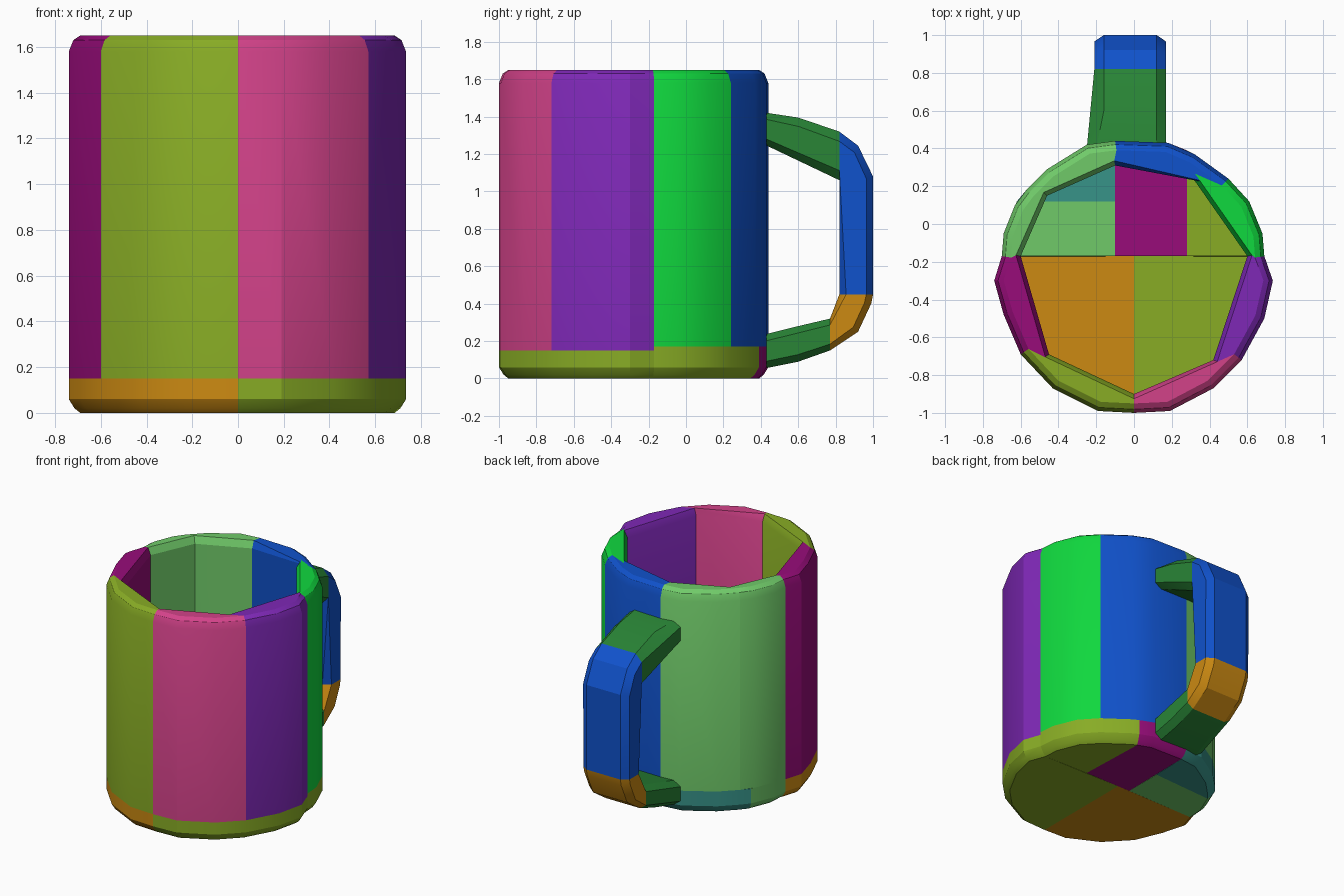
import bpy, bmesh, math
from mathutils import Vector

old = bpy.data.objects.get("Cube")
if old:
    bpy.data.objects.remove(old, do_unlink=True)

AXIS = Vector((0, -0.28))   # centre of the cup body
RIM, FLOOR_FRONT, FLOOR_BACK = 1.65, 0.15, 0.17


def material(name, code):
    def linear(c):
        return c / 12.92 if c <= 0.04045 else ((c + 0.055) / 1.055) ** 2.4
    rgb = [linear(int(code[i:i + 2], 16) / 255) for i in (0, 2, 4)]
    m = bpy.data.materials.new(name)
    m.use_nodes = True
    m.diffuse_color = (*rgb, 1)
    bsdf = m.node_tree.nodes["Principled BSDF"]
    bsdf.inputs["Base Color"].default_value = (*rgb, 1)
    bsdf.inputs["Roughness"].default_value = 0.7
    return m


PINK = material("pink", "D24289")
PURPLE = material("purple", "7E28B6")
BRIGHT_GREEN = material("bright green", "10D83E")
BLUE = material("blue", "1052CC")
LIGHT_GREEN = material("light green", "70CA69")
DARK_GREEN = material("dark green", "298536")
MAGENTA = material("magenta", "980C7A")
OLIVE = material("olive", "88AC25")
ORANGE = material("orange", "CC8A12")
TEAL = material("teal", "379389")


def hull(name, points, mat):
    """Closed convex block around the points."""
    bm = bmesh.new()
    for p in points:
        bm.verts.new(p)
    res = bmesh.ops.convex_hull(bm, input=bm.verts[:])
    loose = [v for v in bm.verts if not v.link_faces]
    bmesh.ops.delete(bm, geom=loose, context='VERTS')
    bmesh.ops.dissolve_limit(bm, angle_limit=math.radians(1),
                             verts=bm.verts[:], edges=bm.edges[:])
    bmesh.ops.recalc_face_normals(bm, faces=bm.faces[:])
    me = bpy.data.meshes.new(name)
    bm.to_mesh(me)
    bm.free()
    me.materials.append(mat)
    ob = bpy.data.objects.new(name, me)
    bpy.context.collection.objects.link(ob)
    bpy.ops.object.select_all(action='DESELECT')
    ob.select_set(True)
    bpy.context.view_layer.objects.active = ob
    bpy.ops.object.shade_smooth_by_angle(angle=math.radians(24))


def radial(p, shift, z):
    """Point moved away from the cup axis by shift, at height z."""
    d = Vector(p) - AXIS
    q = AXIS + d * (1 + shift / d.length)
    return (q.x, q.y, z)


def wall(name, mat, outer, inner, bottom):
    pts = [radial(p, s, z) for p in outer
           for z, s in ((bottom, 0), (1.58, 0), (1.63, -0.02), (RIM, -0.05))]
    pts += [radial(p, s, z) for p in inner
            for z, s in ((bottom, 0), (1.60, 0), (RIM, 0.025))]
    hull(name, pts, mat)


def base(name, mat, outer, inner, top):
    pts = [radial(p, s, z) for p in outer
           for z, s in ((0, -0.05), (0.02, -0.025), (0.06, 0), (top, 0))]
    pts += [(*p, z) for p in inner for z in (0, top)]
    hull(name, pts, mat)


# Outer arcs of the body, counter-clockwise from the front
front_right = [(0, -1), (0.19, -0.99), (0.42, -0.87), (0.57, -0.72)]
right = [(0.57, -0.72), (0.69, -0.5), (0.735, -0.3), (0.69, -0.17)]
back_right = [(0.69, -0.17), (0.68, -0.05), (0.61, 0.12), (0.5, 0.24)]
back = [(0.5, 0.24), (0.32, 0.37), (0.18, 0.43), (-0.1, 0.44)]
back_left = [(-0.1, 0.44), (-0.25, 0.42), (-0.46, 0.29), (-0.57, 0.18)]
left_rear = [(-0.57, 0.18), (-0.63, 0.1), (-0.69, -0.05), (-0.7, -0.17)]
left = [(-0.7, -0.17), (-0.74, -0.3), (-0.69, -0.48), (-0.6, -0.69)]
front_left = [(-0.6, -0.69), (-0.43, -0.87), (-0.19, -0.99), (0, -1)]

# Corners of the cavity
corners = [(0, -0.9), (0.42, -0.72), (0.6, -0.17), (0.31, 0.245),
           (-0.1, 0.31), (-0.46, 0.15), (-0.6, -0.17), (-0.45, -0.69)]

# Body walls
walls = [("wall_front_right", PINK, front_right, FLOOR_FRONT),
         ("wall_right", PURPLE, right, FLOOR_FRONT),
         ("wall_back_right", BRIGHT_GREEN, back_right, FLOOR_BACK),
         ("wall_back", BLUE, back, FLOOR_BACK),
         ("wall_back_left", LIGHT_GREEN, back_left, FLOOR_BACK),
         ("wall_left_rear", LIGHT_GREEN, left_rear, FLOOR_BACK),
         ("wall_left", MAGENTA, left, FLOOR_FRONT),
         ("wall_front_left", OLIVE, front_left, FLOOR_FRONT)]
for i, (name, mat, arc, bottom) in enumerate(walls):
    wall(name, mat, arc, [corners[i], corners[(i + 1) % len(corners)]], bottom)

# Base blocks
base("base_front_right", OLIVE, front_right + right, [(0, -0.17)], FLOOR_FRONT)
base("base_front_left", ORANGE, left + front_left, [(0, -0.17)], FLOOR_FRONT)
base("base_back_right", OLIVE, back_right + [(0.32, 0.37), (0.28, 0.39)],
     [(0.28, -0.17)], FLOOR_BACK)
base("base_back", MAGENTA, [(0.28, 0.39), (0.18, 0.43), (-0.1, 0.44)],
     [(0.28, -0.17), (-0.1, -0.17)], FLOOR_BACK)
base("base_back_left", TEAL, back_left + [(-0.62, 0.12)],
     [(-0.1, 0.12)], FLOOR_BACK)
base("base_left", LIGHT_GREEN, [(-0.62, 0.12)] + left_rear[2:],
     [(-0.1, 0.12), (-0.1, -0.17)], FLOOR_BACK)


def handle(name, mat, sections):
    """Chamfered bar through sections of (outer y, z, inner y, z, centre x, half width)."""
    pts = []
    for oy, oz, iy, iz, cx, w in sections:
        a, b = Vector((oy, oz)), Vector((iy, iz))
        for t, half in ((0, w - 0.05), (0.2, w), (0.8, w), (1, w - 0.05)):
            p = a.lerp(b, t)
            pts += [(cx + s * half, p.x, p.y) for s in (-1, 1)]
    hull(name, pts, mat)


# Handle, from the upper root round to the lower root
MID = (-0.02, 0.19)
ROOT = (-0.04, 0.21)
upper_joint = (0.82, 1.32, 0.82, 1.06, *MID)
grip_end = (1.0, 0.45, 0.82, 0.45, *MID)
lower_joint = (0.77, 0.15, 0.77, 0.32, *MID)
handle("handle_top", DARK_GREEN,
       [(0.4, 1.425, 0.4, 1.26, *ROOT), (0.6, 1.395, 0.62, 1.155, *MID), upper_joint])
handle("handle_grip", BLUE,
       [upper_joint, (0.92, 1.245, 0.825, 1.06, *MID),
        (1.0, 1.08, 0.83, 1.0, *MID), grip_end])
handle("handle_curve", ORANGE,
       [grip_end, (0.99, 0.4, 0.81, 0.42, *MID),
        (0.92, 0.25, 0.79, 0.37, *MID), lower_joint])
handle("handle_bottom", DARK_GREEN,
       [lower_joint, (0.6, 0.09, 0.6, 0.28, *MID), (0.4, 0.05, 0.4, 0.23, *ROOT)])
